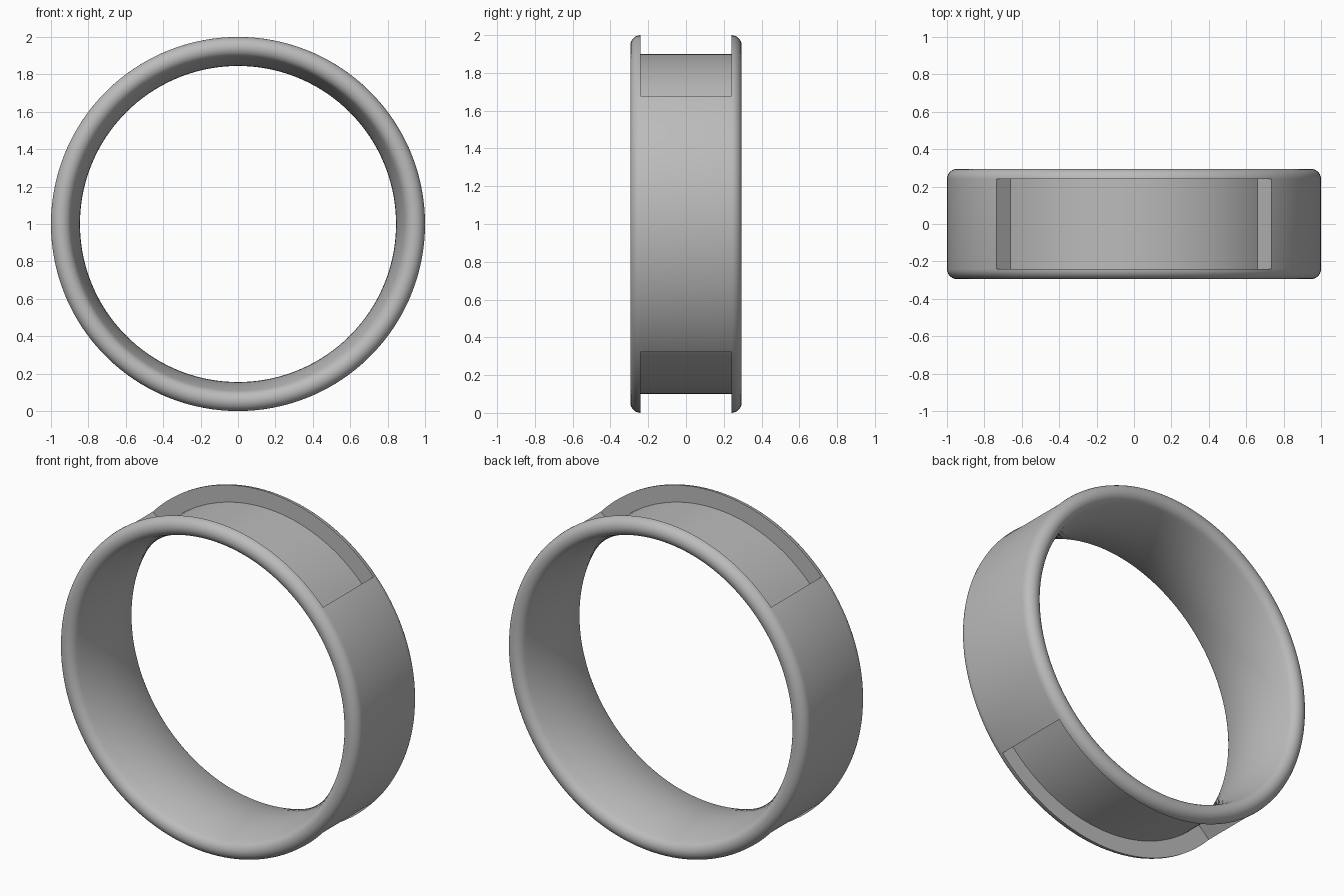
import bpy, bmesh, math

cube = bpy.data.objects.get("Cube")
if cube:
    bpy.data.objects.remove(cube, do_unlink=True)

# Plain grey metal
metal = bpy.data.materials.new("grey_metal")
metal.use_nodes = True
GREY = (0.5, 0.5, 0.5, 1)
metal.diffuse_color = GREY
metal.node_tree.nodes["Principled BSDF"].inputs["Base Color"].default_value = GREY

OUTER, FLOOR, INNER = 1.0, 0.9, 0.845
GROOVE_Y, HALF_WIDTH = 0.24, 0.295
GROOVE_ANGLE = math.radians(47.3)
STEPS = 36


def rim_profile():
    """Rounded edge and gently domed inner wall, from the outer edge to the middle."""
    r = HALF_WIDTH - GROOVE_Y
    pts = []
    for i in range(1, 13):
        a = math.pi * i / 12 * 0.9
        pts.append((OUTER - r + r * math.cos(a), GROOVE_Y + r * math.sin(a)))
    r0, y0 = pts[-1]
    for i in range(1, 9):
        t = 1 - i / 8
        pts.append((INNER + (r0 - INNER) * t ** 2, y0 * t))
    return pts


def section(floor):
    """Closed (radius, y) section; the floor radius sets the groove depth."""
    back = rim_profile()
    front = [(r, -y) for r, y in reversed(back[:-1])]
    return ([(floor, GROOVE_Y), (OUTER, GROOVE_Y)] + back + front
            + [(OUTER, -GROOVE_Y), (floor, -GROOVE_Y)])


# Alternate recessed arcs (top and bottom) with full arcs (sides)
stations = []
for turn in (0, math.pi):
    for start, end, floor in ((-GROOVE_ANGLE, GROOVE_ANGLE, FLOOR),
                              (GROOVE_ANGLE, math.pi - GROOVE_ANGLE, OUTER)):
        for i in range(STEPS + 1):
            stations.append((turn + start + (end - start) * i / STEPS, floor))

# Sweep the section around the ring
bm = bmesh.new()
rings = [[bm.verts.new((r * math.sin(a), y, 1 + r * math.cos(a)))
          for r, y in section(floor)] for a, floor in stations]
for k, ring in enumerate(rings):
    following = rings[(k + 1) % len(rings)]
    for j in range(len(ring)):
        n = (j + 1) % len(ring)
        bm.faces.new((ring[j], ring[n], following[n], following[j]))
bmesh.ops.remove_doubles(bm, verts=bm.verts, dist=0.0001)
bmesh.ops.recalc_face_normals(bm, faces=bm.faces)

mesh = bpy.data.meshes.new("ring_band")
bm.to_mesh(mesh)
bm.free()
mesh.materials.append(metal)
band = bpy.data.objects.new("ring_band", mesh)
bpy.context.collection.objects.link(band)
bpy.context.view_layer.objects.active = band
band.select_set(True)
bpy.ops.object.shade_smooth_by_angle(angle=math.radians(30))
